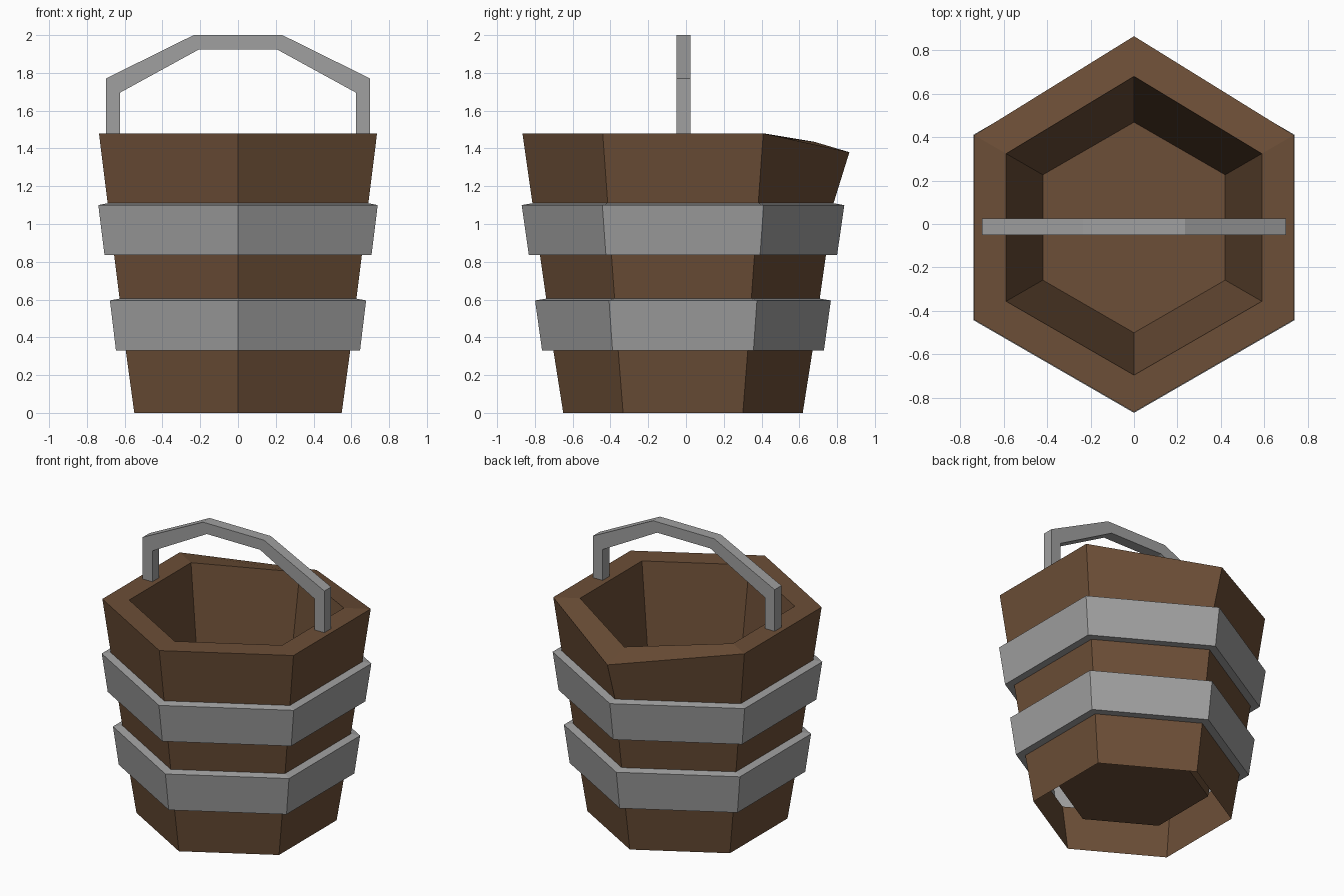
import bpy, bmesh
from math import sin, cos, pi

cube = bpy.data.objects.get("Cube")
if cube:
    bpy.data.objects.remove(cube)


def material(name, rgb):
    m = bpy.data.materials.new(name)
    m.use_nodes = True
    m.diffuse_color = (*rgb, 1)
    m.node_tree.nodes["Principled BSDF"].inputs["Base Color"].default_value = (*rgb, 1)
    return m


wood = material("brown wood", (0.15, 0.077, 0.038))
metal = material("grey metal", (0.35, 0.35, 0.35))

CENTRE_Y = -0.016
SIDES = 6
BACK = 1  # index of the corner that points to the back


def finish(name, bm, mat):
    mesh = bpy.data.meshes.new(name)
    bm.to_mesh(mesh)
    bm.free()
    mesh.materials.append(mat)
    obj = bpy.data.objects.new(name, mesh)
    bpy.context.collection.objects.link(obj)
    return obj


def loft(name, profile, mat, floor=False, spout=None):
    """Six-sided shell through (radius, height) rings; spout moves back corners."""
    bm = bmesh.new()
    rings = []
    for i, (r, z) in enumerate(profile):
        ring = []
        for k in range(SIDES):
            a = pi / 6 + k * 2 * pi / SIDES
            ring.append(bm.verts.new((r * cos(a), r * sin(a) + CENTRE_Y, z)))
        if spout and i in spout:
            out, drop = spout[i]
            ring[BACK].co.y += out
            ring[BACK].co.z -= drop
        rings.append(ring)
    for a, b in zip(rings, rings[1:]):
        for k in range(SIDES):
            n = (k + 1) % SIDES
            bm.faces.new((a[k], b[k], b[n], a[n]))
    if floor:
        bm.faces.new(rings[0])
    return finish(name, bm, mat)


# Tub: floor, inner wall, rim with pouring lip, upper outer wall
loft("tub", [(0.485, 0.15), (0.68, 1.48), (0.85, 1.48), (0.797, 1.11)], wood,
     floor=True, spout={1: (0.016, 0.045), 2: (0.031, 0.10)})

# Hoops stepping out from the wall, and the wall bands between them
loft("upper_hoop", [(0.797, 1.11), (0.854, 1.10), (0.816, 0.835), (0.757, 0.835)], metal)
loft("middle_wall", [(0.757, 0.835), (0.724, 0.605)], wood)
loft("lower_hoop", [(0.724, 0.605), (0.783, 0.595), (0.746, 0.33), (0.686, 0.33)], metal)
loft("lower_wall", [(0.686, 0.33), (0.634, 0)], wood)

# Handle: mirrored outline of outer and inner corners, given thickness in y
outer = [(0.70, 1.48), (0.70, 1.77), (0.235, 2.0)]
inner = [(0.625, 1.48), (0.625, 1.695), (0.205, 1.925)]
outer += [(-x, z) for x, z in reversed(outer)]
inner += [(-x, z) for x, z in reversed(inner)]
bm = bmesh.new()
front = [[bm.verts.new((x, -0.05, z)) for x, z in path] for path in (outer, inner)]
for i in range(len(outer) - 1):
    bm.faces.new((front[0][i], front[0][i + 1], front[1][i + 1], front[1][i]))
grown = bmesh.ops.extrude_face_region(bm, geom=bm.faces[:], use_keep_orig=True)
for v in grown["geom"]:
    if isinstance(v, bmesh.types.BMVert):
        v.co.y = 0.025
bmesh.ops.recalc_face_normals(bm, faces=bm.faces[:])
finish("handle", bm, metal)
